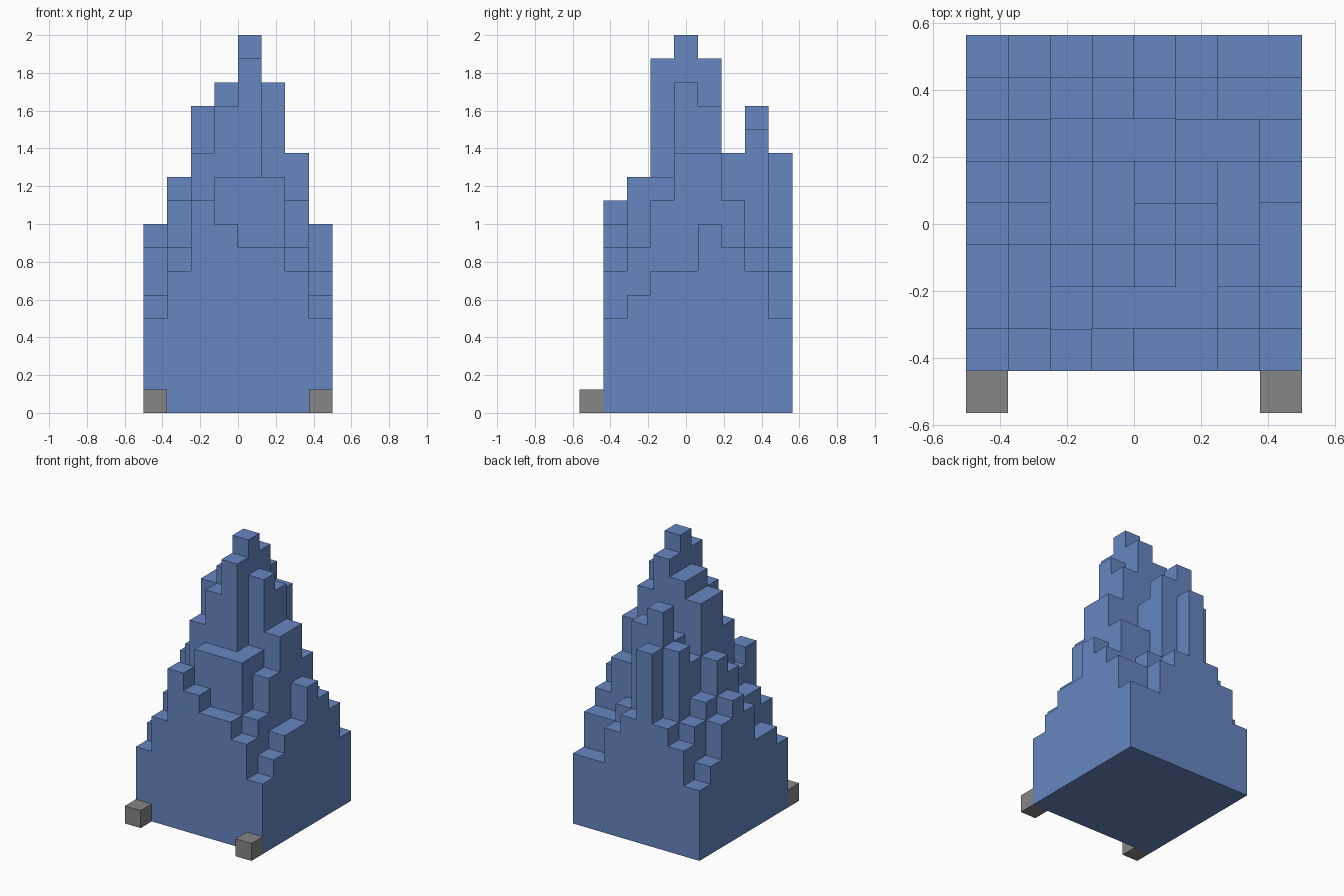
import bpy
import bmesh

CELL = 0.125
SIZE = 8
X_START = -0.5
Y_START = -0.4375

# Column heights in cells: each row runs right to left across x, rows run front to back
HEIGHTS = [
    [4, 6, 9, 8, 7, 7, 6, 4],
    [5, 7, 8, 10, 10, 10, 7, 5],
    [5, 7, 11, 13, 15, 10, 9, 6],
    [7, 9, 13, 14, 16, 14, 11, 6],
    [8, 10, 13, 14, 15, 13, 11, 8],
    [7, 8, 10, 11, 11, 9, 9, 7],
    [5, 7, 11, 13, 12, 7, 6, 6],
    [4, 6, 7, 11, 7, 6, 4, 4],
]


def make_material(name, color):
    mat = bpy.data.materials.new(name)
    mat.use_nodes = True
    mat.diffuse_color = color
    for node in mat.node_tree.nodes:
        if node.type == 'BSDF_PRINCIPLED':
            node.inputs["Base Color"].default_value = color
    return mat


def make_object(name, bm, mat):
    bmesh.ops.recalc_face_normals(bm, faces=bm.faces)
    mesh = bpy.data.meshes.new(name)
    bm.to_mesh(mesh)
    bm.free()
    mesh.materials.append(mat)
    obj = bpy.data.objects.new(name, mesh)
    bpy.context.collection.objects.link(obj)
    return obj


def height_at(i, j):
    inside = 0 <= i < SIZE and 0 <= j < SIZE
    return HEIGHTS[j][i] if inside else 0


def add_quad(bm, points):
    # Grid coordinates become model coordinates
    verts = [bm.verts.new((X_START + a * CELL, Y_START + b * CELL, c * CELL))
             for a, b, c in points]
    bm.faces.new(verts)


def build_mountain(mat):
    bm = bmesh.new()
    for j in range(SIZE):
        for i in range(SIZE):
            top = height_at(i, j)
            corners = [(i, j), (i + 1, j), (i + 1, j + 1), (i, j + 1)]
            # Cap and floor of the column
            add_quad(bm, [(a, b, top) for a, b in corners])
            add_quad(bm, [(a, b, 0) for a, b in reversed(corners)])
            # Walls, one cell high each, wherever the neighbour is lower
            neighbours = [(i, j - 1), (i + 1, j), (i, j + 1), (i - 1, j)]
            for side, cell in enumerate(neighbours):
                (a, b), (c, d) = corners[side], corners[(side + 1) % 4]
                for low in range(height_at(*cell), top):
                    add_quad(bm, [(a, b, low), (c, d, low),
                                  (c, d, low + 1), (a, b, low + 1)])
    bmesh.ops.remove_doubles(bm, verts=bm.verts, dist=0.001)
    return make_object("stepped_mountain", bm, mat)


def build_foot(name, x, mat):
    bm = bmesh.new()
    bmesh.ops.create_cube(bm, size=CELL)
    foot = make_object(name, bm, mat)
    foot.location = (x, Y_START - CELL / 2, CELL / 2)
    return foot


default_cube = bpy.data.objects.get("Cube")
if default_cube:
    bpy.data.objects.remove(default_cube, do_unlink=True)

blue = make_material("blue", (0.133, 0.238, 0.533, 1))
grey = make_material("grey", (0.24, 0.24, 0.24, 1))

# Terraced block body
build_mountain(blue)

# Small cubes at the two front corners
for label, sign in (("right", -1), ("left", 1)):
    build_foot(label + "_front_block", sign * (-X_START - CELL / 2), grey)
